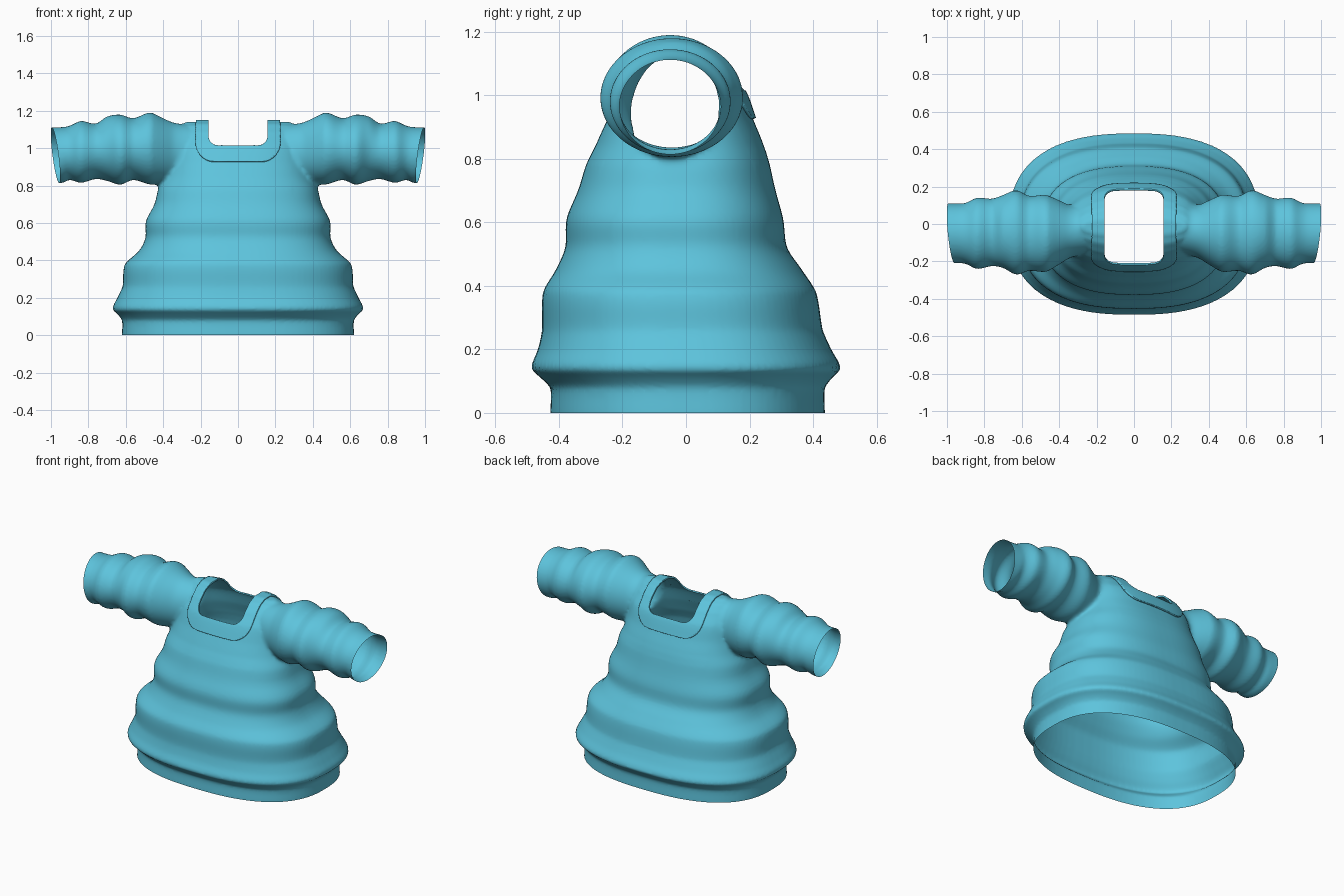
import bpy, bmesh, math
from mathutils import Vector

if "Cube" in bpy.data.objects:
    bpy.data.objects.remove(bpy.data.objects["Cube"])

mat = bpy.data.materials.new("teal_cloth")
mat.diffuse_color = (0.11, 0.55, 0.72, 1)
mat.use_nodes = True
mat.node_tree.nodes["Principled BSDF"].inputs["Base Color"].default_value = mat.diffuse_color

# Body sections: height, half width, front y, back y
BODY = [(-.1, .62, -.427, .437), (0, .62, -.427, .437), (.08, .62, -.427, .437),
        (.11, .642, -.457, .46), (.14, .67, -.486, .486), (.2, .645, -.466, .457),
        (.26, .617, -.453, .43), (.38, .605, -.45, .41), (.45, .53, -.41, .365),
        (.52, .495, -.38, .318), (.61, .492, -.376, .306), (.7, .447, -.34, .282),
        (.78, .427, -.315, .264), (.84, .395, -.285, .245), (.92, .372, -.249, .213),
        (1.01, .36, -.21, .18), (1.08, .335, -.155, .125), (1.12, .31, -.11, .08),
        (1.14, .28, -.06, .03)]
# Sleeve sections: x, centre z, z radius, centre y, y radius
SLEEVE = [(.25, .975, .15, -.03, .13), (.34, .975, .16, -.04, .14), (.4, .985, .175, -.045, .172),
          (.47, .998, .192, -.05, .205), (.56, .995, .165, -.05, .2), (.63, .992, .187, -.045, .225),
          (.7, .997, .172, -.04, .195), (.76, .983, .148, -.045, .18), (.84, .98, .165, -.05, .19),
          (.9, .975, .145, -.05, .163), (.94, .963, .149, -.05, .16), (1.05, .963, .149, -.05, .16)]


def smooth_rows(rows, n=5):
    """Catmull-Rom interpolation through section rows."""
    out = []
    for i in range(len(rows) - 1):
        a, b, c, d = rows[max(i - 1, 0)], rows[i], rows[i + 1], rows[min(i + 2, len(rows) - 1)]
        for k in range(n):
            t = k / n
            row = [.5 * (2 * q + (r - p) * t + (2 * p - 5 * q + 4 * r - s) * t * t
                         + (3 * q - p - 3 * r + s) * t ** 3) for p, q, r, s in zip(a, b, c, d)]
            row[0] = b[0] + (c[0] - b[0]) * t
            out.append(row)
    return out + [list(rows[-1])]


def loft(name, rings):
    """Closed solid through a list of point rings."""
    bm = bmesh.new()
    vs = [[bm.verts.new(p) for p in ring] for ring in rings]
    for a, b in zip(vs, vs[1:]):
        for i in range(len(a)):
            j = (i + 1) % len(a)
            bm.faces.new((a[i], a[j], b[j], b[i]))
    bm.faces.new(vs[0])
    bm.faces.new(vs[-1])
    bmesh.ops.recalc_face_normals(bm, faces=bm.faces)
    me = bpy.data.meshes.new(name)
    bm.to_mesh(me)
    bm.free()
    ob = bpy.data.objects.new(name, me)
    bpy.context.collection.objects.link(ob)
    return ob


def spow(v, e):
    return math.copysign(abs(v) ** e, v)


ANG = [2 * math.pi * i / 96 for i in range(96)]
body = loft("shirt", [[(w * spow(math.cos(t), .8),
                        (f + b) / 2 + (b - f) / 2 * spow(math.sin(t), .8), z) for t in ANG]
                      for z, w, f, b in smooth_rows(BODY)])

# Fuse both sleeves into the body
sleeves = []
for s in (-1, 1):
    sl = loft("sleeve_blank", [[(s * x, yc + ry * math.cos(t), zc + rz * math.sin(t)) for t in ANG]
                               for x, zc, rz, yc, ry in smooth_rows(SLEEVE)])
    sl.hide_render = True
    sleeves.append(sl)
    m = body.modifiers.new("join", 'BOOLEAN')
    m.operation, m.solver, m.object = 'UNION', 'EXACT', sl
m = body.modifiers.new("fuse", 'REMESH')
m.mode, m.voxel_size = 'VOXEL', .011
bpy.context.view_layer.update()
fused = bpy.data.meshes.new_from_object(body.evaluated_get(bpy.context.evaluated_depsgraph_get()))
body.modifiers.clear()
body.data = fused
for sl in sleeves:
    bpy.data.objects.remove(sl)

bm = bmesh.new()
bm.from_mesh(fused)

# Soften the armhole seams
seam = [v for v in bm.verts if .29 < abs(v.co.x) < .45 and v.co.z > .74]
for _ in range(8):
    bmesh.ops.smooth_vert(bm, verts=seam, factor=.5, use_axis_x=True, use_axis_y=True, use_axis_z=True)


def cut(co, no, geom=None, clear=False):
    bmesh.ops.bisect_plane(bm, geom=geom or bm.verts[:] + bm.edges[:] + bm.faces[:],
                           plane_co=co, plane_no=no, clear_outer=clear, dist=1e-5)


# Open the hem and the slanted cuffs
cut((0, 0, 0), (0, 0, -1), clear=True)
for s in (-1, 1):
    cut((s * .976, -.05, .963), (s, -.1, -.13), clear=True)


def u_shape(w, bottom, r, n=7):
    """Convex U outline in the front view."""
    arc = [(w - r + r * math.cos(a), bottom + r - r * math.sin(a))
           for a in [math.pi / 2 * i / n for i in range(n + 1)]]
    right = [(w, 1.4)] + arc
    return right + [(-x, z) for x, z in reversed(right)]


def score(poly):
    """Score the U outline into the cloth and return the faces inside it."""
    edges = [(Vector((a[0], 0, a[1])), Vector((b[0], 0, b[1]))) for a, b in zip(poly, poly[1:])]
    planes = [(a, Vector(((b - a).z, 0, -(b - a).x)).normalized()) for a, b in edges]
    planes = [(a, -n if n.dot(Vector((0, 0, 1.2)) - a) > 0 else n) for a, n in planes]
    for a, n in planes:
        fs = [f for f in bm.faces if abs(f.calc_center_median().x) < .27 and f.calc_center_median().z > .88]
        geom = set(fs)
        for f in fs:
            geom.update(f.verts)
            geom.update(f.edges)
        cut(a, n, list(geom))
    return [f for f in bm.faces
            if all((f.calc_center_median() - a).dot(n) < 0 for a, n in planes)]


# Cut the neck opening
bmesh.ops.delete(bm, geom=score(u_shape(.157, 1.01, .05)), context='FACES')

# Copy the collar band into its own object
band = score(u_shape(.225, .925, .1))
index = {}
for f in band:
    for v in f.verts:
        index.setdefault(v, len(index))
cme = bpy.data.meshes.new("collar")
cme.from_pydata([v.co.copy() for v in index], [], [[index[v] for v in f.verts] for f in band])
collar = bpy.data.objects.new("collar", cme)
bpy.context.collection.objects.link(collar)
m = collar.modifiers.new("thickness", 'SOLIDIFY')
m.thickness, m.offset = .01, 1

bm.to_mesh(fused)
bm.free()

for ob in (body, collar):
    ob.data.materials.clear()
    ob.data.materials.append(mat)
    bpy.ops.object.select_all(action='DESELECT')
    ob.select_set(True)
    bpy.context.view_layer.objects.active = ob
    bpy.ops.object.shade_smooth_by_angle(angle=math.radians(40))
